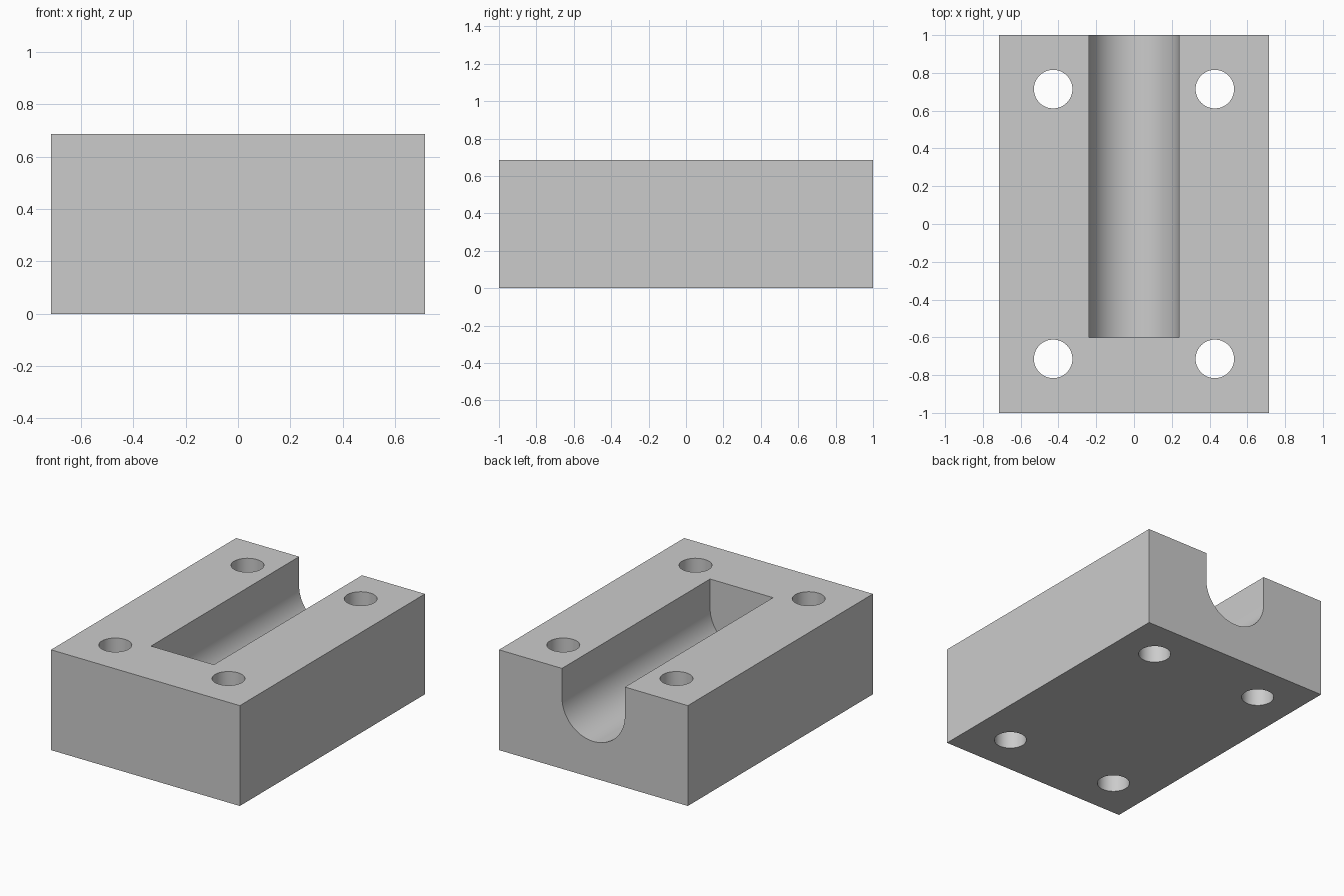
import bpy, bmesh
from math import cos, sin, pi, radians

if "Cube" in bpy.data.objects:
    bpy.data.objects.remove(bpy.data.objects["Cube"], do_unlink=True)

HALF_X, HALF_Y, HEIGHT = 0.714, 1.0, 0.686
SLOT_R, SLOT_Z, SLOT_FRONT = 0.238, 0.488, -0.6
HOLE_R, HOLE_X, HOLE_Y = 0.102, 0.428, 0.714

grey = bpy.data.materials.new("plain grey")
grey.use_nodes = True
colour = (0.6, 0.6, 0.6, 1)
grey.diffuse_color = colour
grey.node_tree.nodes["Principled BSDF"].inputs["Base Color"].default_value = colour


def prism(name, outline, direction):
    """Extrude a closed outline of 3D points along a direction."""
    bm = bmesh.new()
    base = bm.faces.new([bm.verts.new(p) for p in outline])
    result = bmesh.ops.extrude_face_region(bm, geom=[base], use_keep_orig=True)
    top = [e for e in result["geom"] if isinstance(e, bmesh.types.BMVert)]
    bmesh.ops.translate(bm, verts=top, vec=direction)
    bmesh.ops.recalc_face_normals(bm, faces=bm.faces)
    mesh = bpy.data.meshes.new(name)
    bm.to_mesh(mesh)
    bm.free()
    mesh.materials.append(grey)
    obj = bpy.data.objects.new(name, mesh)
    bpy.context.collection.objects.link(obj)
    return obj


# Rectangular block
block = prism("block",
              [(x, y, 0) for x, y in ((-HALF_X, -HALF_Y), (HALF_X, -HALF_Y),
                                      (HALF_X, HALF_Y), (-HALF_X, HALF_Y))],
              (0, 0, HEIGHT))

# Round-bottomed slot, open at the top and the back
arc = [pi + pi * i / 48 for i in range(49)]
slot_outline = [(SLOT_R * cos(a), SLOT_FRONT, SLOT_Z + SLOT_R * sin(a)) for a in arc]
slot_outline += [(SLOT_R, SLOT_FRONT, 1), (-SLOT_R, SLOT_FRONT, 1)]
cutters = [prism("slot_cutter", slot_outline, (0, 2, 0))]

# Four through holes at the corners
for sx in (-1, 1):
    for sy in (-1, 1):
        ring = [(sx * HOLE_X + HOLE_R * cos(2 * pi * i / 48),
                 sy * HOLE_Y + HOLE_R * sin(2 * pi * i / 48), -0.2) for i in range(48)]
        cutters.append(prism("hole_cutter", ring, (0, 0, 1.2)))

# Cut the block and remove the cutters
bpy.ops.object.select_all(action="DESELECT")
bpy.context.view_layer.objects.active = block
block.select_set(True)
for cutter in cutters:
    cutter.hide_render = True
    mod = block.modifiers.new("cut", "BOOLEAN")
    mod.operation, mod.solver, mod.object = "DIFFERENCE", "EXACT", cutter
    bpy.ops.object.modifier_apply(modifier=mod.name)
    bpy.data.objects.remove(cutter, do_unlink=True)

bpy.ops.object.shade_smooth_by_angle(angle=radians(30))
